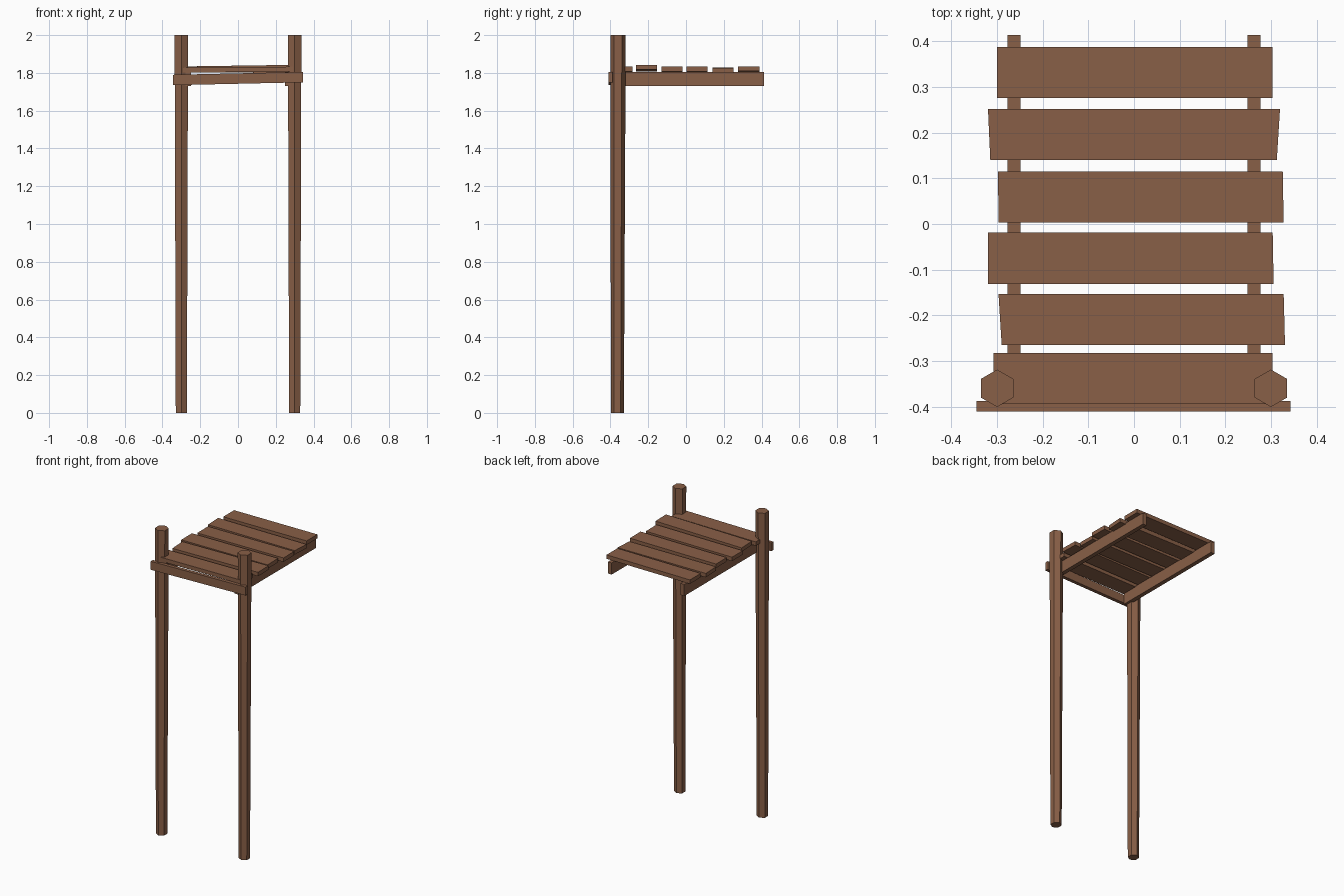
import bpy, bmesh, math

if "Cube" in bpy.data.objects:
    bpy.data.objects.remove(bpy.data.objects["Cube"])

wood = bpy.data.materials.new("brown wood")
wood.diffuse_color = (0.25, 0.115, 0.063, 1)
wood.use_nodes = True
wood.node_tree.nodes["Principled BSDF"].inputs["Base Color"].default_value = wood.diffuse_color


def finish(bm, name):
    bmesh.ops.recalc_face_normals(bm, faces=bm.faces)
    me = bpy.data.meshes.new(name)
    bm.to_mesh(me)
    bm.free()
    me.materials.append(wood)
    ob = bpy.data.objects.new(name, me)
    bpy.context.collection.objects.link(ob)
    return ob


def board(name, left, right, y, z, rise=0.0):
    """Box with (front, back) x at each end; the right end is lifted by rise."""
    bm = bmesh.new()
    bmesh.ops.create_cube(bm, size=2)
    for v in bm.verts:
        sx, sy, sz = (int(c > 0) for c in v.co)
        v.co = ((left, right)[sx][sy], y[sy], z[sz] + rise * sx)
    return finish(bm, name)


def post(name, x):
    """Hexagonal pole, slightly thicker at the top."""
    bm = bmesh.new()
    rings = []
    for z, r, cy in ((0, 0.034, -0.363), (2, 0.041, -0.36)):
        rings.append([bm.verts.new((x + r * math.sin(i * math.pi / 3),
                                    cy + r * math.cos(i * math.pi / 3), z))
                      for i in range(6)])
    bm.faces.new(rings[0])
    bm.faces.new(rings[1])
    for i in range(6):
        j = (i + 1) % 6
        bm.faces.new((rings[0][i], rings[0][j], rings[1][j], rings[1][i]))
    return finish(bm, name)


# Posts and the rails carrying the deck
for side, s in (("left", -1), ("right", 1)):
    post(side + "_post", 0.30 * s)
    a, b = sorted((0.249 * s, 0.277 * s))
    board(side + "_rail", (a, a), (b, b), (-0.39, 0.414), (1.73, 1.806))

# Crooked front beam
board("front_beam", (-0.345, -0.345), (0.343, 0.343), (-0.411, -0.388),
      (1.735, 1.79), 0.015)

# Deck planks: left x (front, back), right x (front, back), y start, z base, rise
planks = [
    ((-0.308, -0.308), (0.304, 0.304), -0.395, 1.801, 0.006),
    ((-0.290, -0.297), (0.331, 0.328), -0.265, 1.808, 0.009),
    ((-0.320, -0.320), (0.306, 0.304), -0.131, 1.805, 0.003),
    ((-0.297, -0.298), (0.328, 0.326), 0.003, 1.805, 0.003),
    ((-0.315, -0.320), (0.313, 0.320), 0.140, 1.802, -0.002),
    ((-0.300, -0.300), (0.304, 0.304), 0.276, 1.806, 0.003),
]
for i, (l, r, y, z, rise) in enumerate(planks, 1):
    board(f"deck_plank_{i}", l, r, (y, y + 0.112), (z, z + 0.026), rise)
